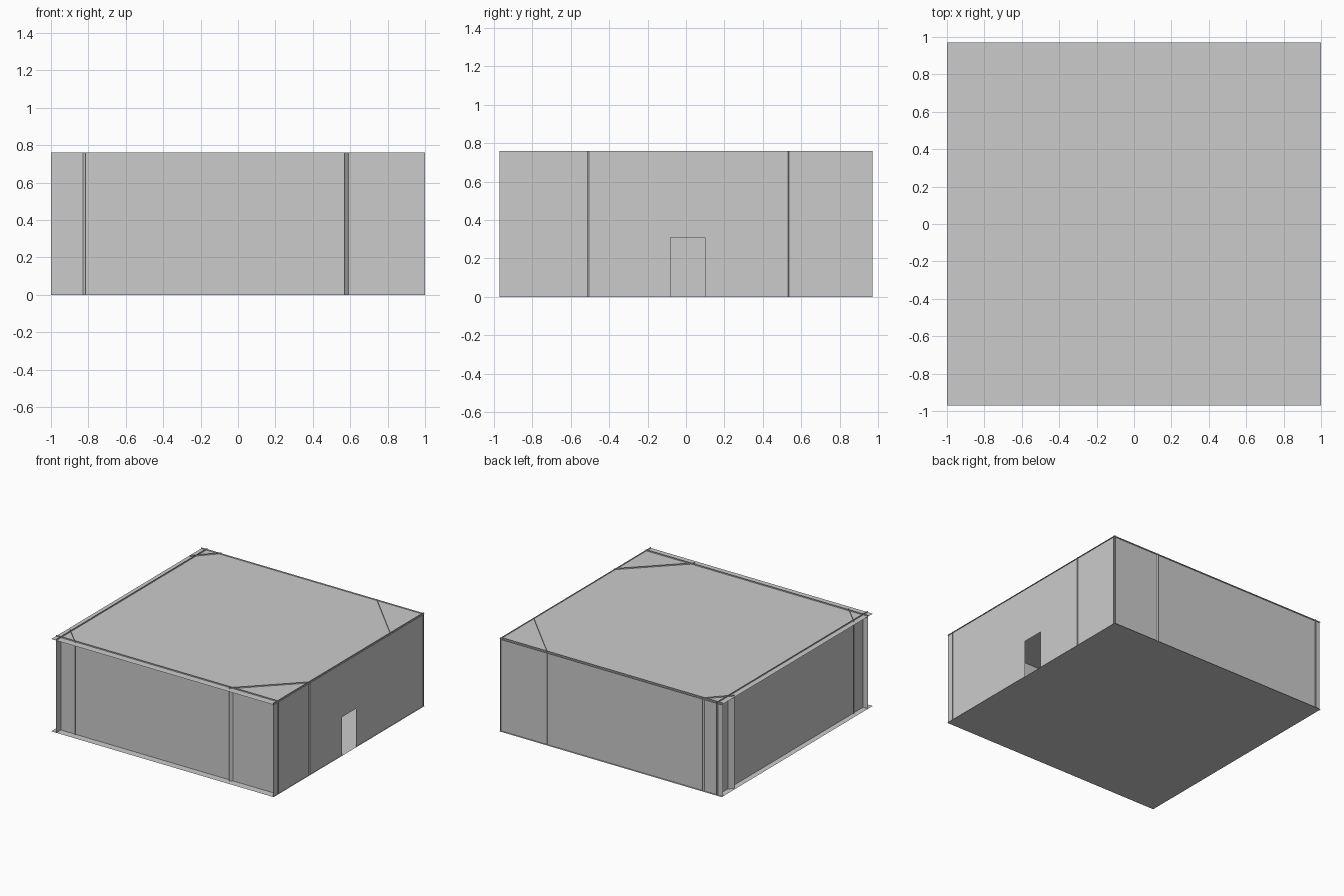
import bpy

if "Cube" in bpy.data.objects:
    bpy.data.objects.remove(bpy.data.objects["Cube"])

TOP = 0.76      # top of the walls
CEILING = 0.75  # ceiling sits just under the wall tops


def sheet(name, points):
    """Flat panel from an outline."""
    mesh = bpy.data.meshes.new(name)
    mesh.from_pydata(points, [], [list(range(len(points)))])
    obj = bpy.data.objects.new(name, mesh)
    bpy.context.collection.objects.link(obj)
    return obj


def wall(name, a, b):
    """Upright panel between two plan points."""
    return sheet(name, [(*a, 0), (*b, 0), (*b, TOP), (*a, TOP)])


# Floor and ceiling slabs, overhanging the front and left walls
for name, z in (("floor", 0.0), ("ceiling", CEILING)):
    sheet(name, [(-1, -0.97, z), (1, -0.97, z), (1, 0.97, z), (-1, 0.97, z)])

# Straight walls, crossing each other at the corners
wall("front_wall", (-1, -0.91), (1, -0.91))
wall("back_wall", (1, 0.955), (-1, 0.955))
wall("left_wall", (-0.955, 0.97), (-0.955, -0.97))

# Right wall with the doorway notch
outline = [(-0.97, 0), (-0.08, 0), (-0.08, 0.31), (0.10, 0.31),
           (0.10, 0), (0.97, 0), (0.97, TOP), (-0.97, TOP)]
sheet("right_wall", [(0.993, y, z) for y, z in outline])

# Diagonal walls cutting off the corners, ends poking through slightly
wall("front_right_diagonal_wall", (0.57, -0.93), (1, -0.505))
wall("back_right_diagonal_wall", (1, 0.53), (0.57, 0.965))
wall("front_left_diagonal_wall", (-0.975, -0.765), (-0.815, -0.925))
wall("back_left_diagonal_wall", (-0.825, 0.968), (-0.99, 0.79))
